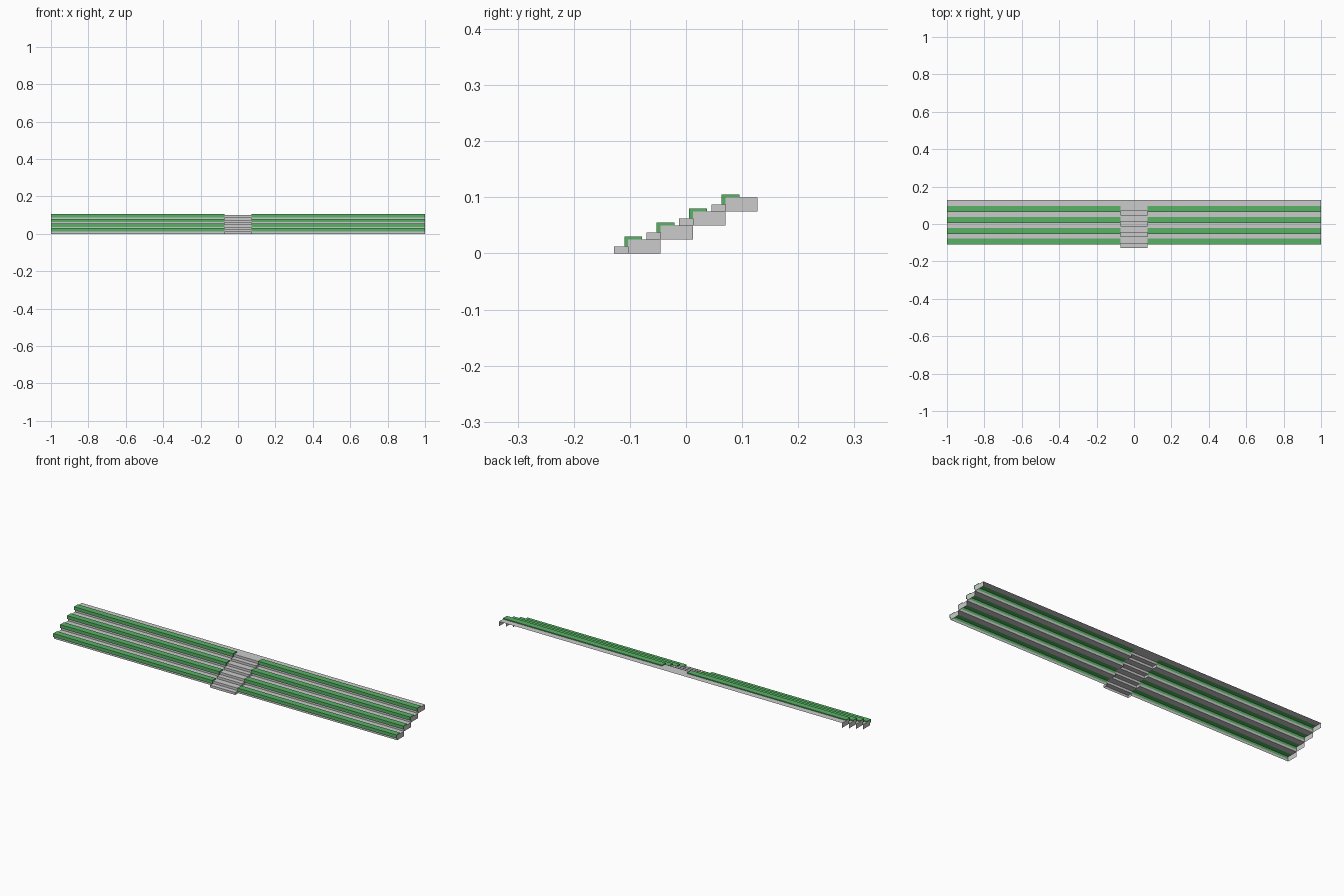
import bpy, bmesh

if "Cube" in bpy.data.objects:
    bpy.data.objects.remove(bpy.data.objects["Cube"])

ROWS = 4
PITCH, RISE = 0.0577, 0.025     # row depth and height
Y0 = -0.103                     # front of the first row
SEAT_D, LIP = 0.025, 0.007      # seat depth over the tread, front overhang
STEP_D, STEP_H = 0.025, 0.0125  # half steps of the aisle
AISLE, END = 0.073, 1.0         # aisle half width, stand half length

green = bpy.data.materials.new("seat_green")
green.diffuse_color = (0.1, 0.45, 0.13, 1)
green.use_nodes = True
green.node_tree.nodes["Principled BSDF"].inputs["Base Color"].default_value = green.diffuse_color


def sheet(bm, pts, x0, x1, closed=False):
    """Sweep a (y, z) profile along x; a closed profile gets end caps."""
    a = [bm.verts.new((x0, y, z)) for y, z in pts]
    b = [bm.verts.new((x1, y, z)) for y, z in pts]
    n = len(pts)
    for i in range(n if closed else n - 1):
        j = (i + 1) % n
        bm.faces.new((a[i], b[i], b[j], a[j]))
    if closed:
        bm.faces.new(a)
        bm.faces.new(b[::-1])


def wall(bm, x, y0, y1, z0, z1):
    """Upright rectangle facing sideways, away from x = 0."""
    pts = [(y0, z0), (y1, z0), (y1, z1), (y0, z1)]
    if x < 0:
        pts.reverse()
    bm.faces.new([bm.verts.new((x, y, z)) for y, z in pts])


def finish(name, bm, mat=None, mirror=False):
    me = bpy.data.meshes.new(name)
    bm.to_mesh(me)
    bm.free()
    ob = bpy.data.objects.new(name, me)
    bpy.context.collection.objects.link(ob)
    if mat:
        me.materials.append(mat)
    if mirror:
        m = ob.modifiers.new("mirror", 'MIRROR')
        m.use_mirror_merge = False
    return ob


aisle_profile = []
aisle = bmesh.new()
for r in range(ROWS):
    y, z = Y0 + r * PITCH, r * RISE
    yb, zt = y + PITCH, z + RISE

    # terrace row: lower riser, rear tread and end wall, open below and behind
    bm = bmesh.new()
    sheet(bm, [(y, z), (y, z + STEP_H)], AISLE, END)
    sheet(bm, [(y + SEAT_D, zt), (yb, zt)], AISLE, END)
    wall(bm, END, y, yb, z, zt)
    finish(f"terrace_row_{r + 1}", bm, mirror=True)

    # bench seat: L-shaped bar over the front edge of the row
    bm = bmesh.new()
    sheet(bm, [(y, z + STEP_H), (y - LIP, z + STEP_H), (y - LIP, zt + 0.005),
               (y + SEAT_D, zt + 0.005), (y + SEAT_D, zt), (y, zt)],
          AISLE, END, closed=True)
    bmesh.ops.recalc_face_normals(bm, faces=bm.faces)
    finish(f"bench_seat_{r + 1}", bm, green, mirror=True)

    # aisle half step
    aisle_profile += [(y - STEP_D, z), (y - STEP_D, z + STEP_H),
                      (y, z + STEP_H), (y, zt)]
    for x in (-AISLE, AISLE):
        wall(aisle, x, y - STEP_D, y, z, z + STEP_H)

# continuous aisle stair
aisle_profile.append((Y0 + ROWS * PITCH, ROWS * RISE))
sheet(aisle, aisle_profile, -AISLE, AISLE)
finish("aisle_stair", aisle)
